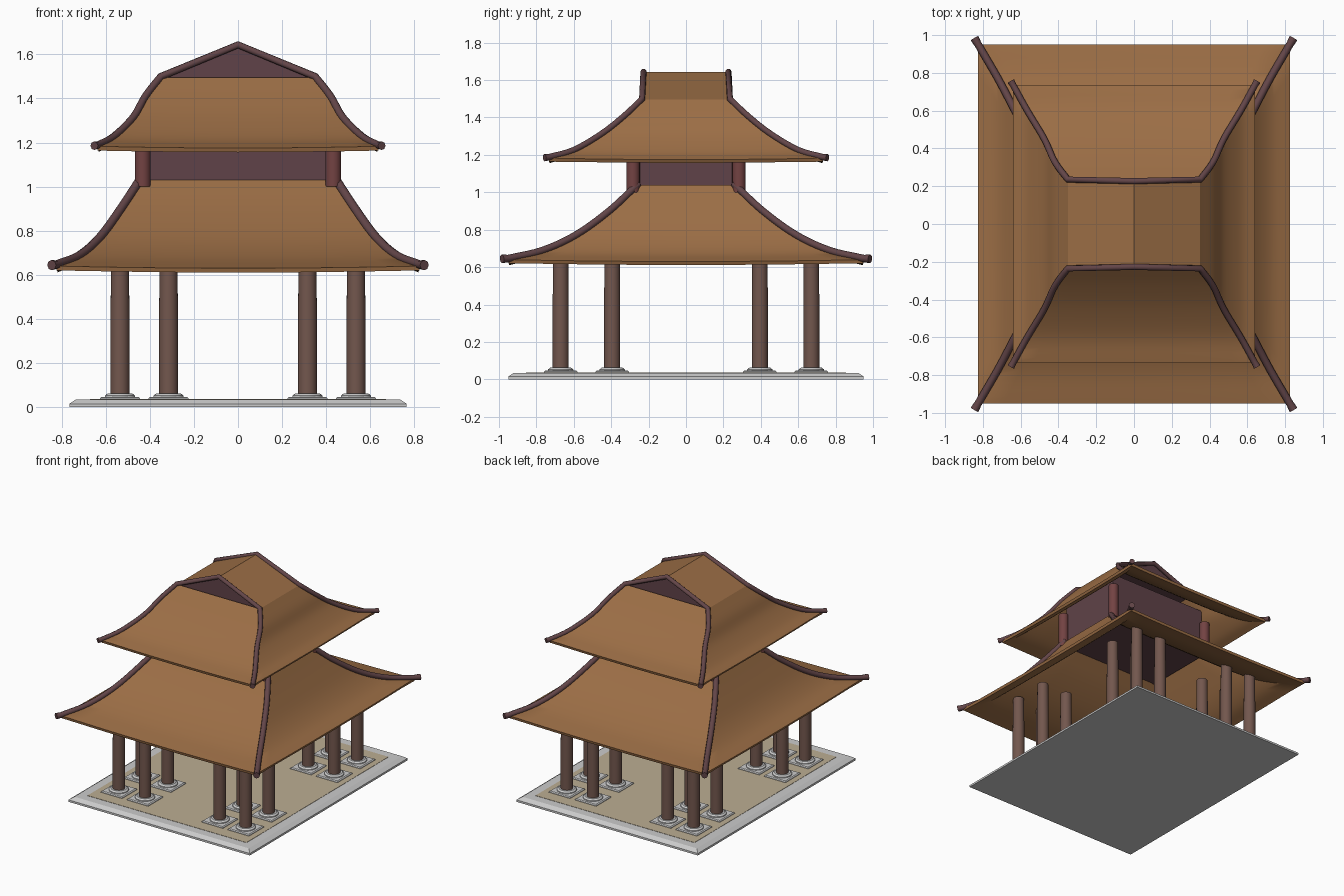
import bpy, bmesh, math
from mathutils import Vector

if "Cube" in bpy.data.objects:
    bpy.data.objects.remove(bpy.data.objects["Cube"])


def mat(name, rgb):
    m = bpy.data.materials.new(name)
    m.diffuse_color = (*rgb, 1)
    m.use_nodes = True
    m.node_tree.nodes["Principled BSDF"].inputs["Base Color"].default_value = m.diffuse_color
    return m


ROOF = mat("roof_brown", (0.33, 0.155, 0.06))
RIDGE = mat("ridge_plum", (0.125, 0.06, 0.065))
WALL = mat("wall_plum", (0.115, 0.055, 0.065))
WOOD = mat("column_wood", (0.17, 0.095, 0.075))
RED = mat("post_red", (0.17, 0.055, 0.055))
TAN = mat("floor_tan", (0.5, 0.42, 0.29))


def mesh_obj(name, verts, faces, material=None, thick=0, smooth=False):
    me = bpy.data.meshes.new(name)
    me.from_pydata(verts, [], faces)
    ob = bpy.data.objects.new(name, me)
    bpy.context.collection.objects.link(ob)
    if material:
        me.materials.append(material)
    bpy.ops.object.select_all(action='DESELECT')
    bpy.context.view_layer.objects.active = ob
    ob.select_set(True)
    if thick:
        mod = ob.modifiers.new("thickness", 'SOLIDIFY')
        mod.thickness, mod.offset = thick, -1
        bpy.ops.object.modifier_apply(modifier=mod.name)
    if smooth:
        bpy.ops.object.shade_smooth_by_angle(angle=math.radians(30))
    return ob


def block(name, rings, material=None):
    """Stack of centred rectangles (half x, half y, z), capped."""
    verts = [(sx * a, sy * b, z) for a, b, z in rings
             for sx, sy in ((-1, -1), (1, -1), (1, 1), (-1, 1))]
    faces = [(3, 2, 1, 0), tuple(len(verts) - 4 + k for k in range(4))]
    for r in range(len(rings) - 1):
        faces += [(4*r + k, 4*r + (k+1) % 4, 4*r + 4 + (k+1) % 4, 4*r + 4 + k) for k in range(4)]
    return mesh_obj(name, verts, faces, material)


def turned(name, x, y, rings, material=None, n=24):
    """Stack of circles (radius, z) at x, y, capped."""
    verts = [(x + r * math.cos(2*math.pi*k/n), y + r * math.sin(2*math.pi*k/n), z)
             for r, z in rings for k in range(n)]
    faces = [tuple(reversed(range(n))), tuple(len(verts) - n + k for k in range(n))]
    for r in range(len(rings) - 1):
        faces += [(n*r + k, n*r + (k+1) % n, n*r + n + (k+1) % n, n*r + n + k) for k in range(n)]
    return mesh_obj(name, verts, faces, material, smooth=True)


def spline(pts, n=5):
    """Smooth samples through the points (Catmull-Rom)."""
    p = [Vector(q) for q in pts]
    p = [2*p[0] - p[1]] + p + [2*p[-1] - p[-2]]
    out = []
    for i in range(1, len(p) - 2):
        a, b, c, d = p[i-1:i+3]
        for k in range(n):
            t = k / n
            out.append(0.5 * (2*b + (c-a)*t + (2*a-5*b+4*c-d)*t*t + (3*b-a-3*c+d)*t**3))
    return out + [p[-2]]


def hip_roof(name, prof, lift, seg=12):
    """Four curved slopes; prof holds corner positions from eave to top."""
    verts, faces, m = [], [], 4 * seg
    for i, (a, b, z) in enumerate(prof):
        w = (1 - i / (len(prof) - 1)) ** 2
        c = ((-a, -b), (a, -b), (a, b), (-a, b))
        for s in range(4):
            (x0, y0), (x1, y1) = c[s], c[(s + 1) % 4]
            for k in range(seg):
                u = k / seg
                dz = lift * w * ((2*u - 1) ** 2 - 1)
                verts.append((x0 + (x1-x0)*u, y0 + (y1-y0)*u, z + dz))
    for i in range(len(prof) - 1):
        faces += [(m*i + k, m*i + (k+1) % m, m*i + m + (k+1) % m, m*i + m + k) for k in range(m)]
    return mesh_obj(name, verts, faces, ROOF, thick=0.02, smooth=True)


def ridge(name, pts, r=0.02, ends=(0,)):
    """Round ridge cap along a path, with slightly thicker tips."""
    cu = bpy.data.curves.new(name, 'CURVE')
    cu.dimensions, cu.bevel_depth, cu.bevel_resolution = '3D', r, 2
    cu.use_fill_caps = True
    sp = cu.splines.new('POLY')
    sp.points.add(len(pts) - 1)
    for q, v in zip(sp.points, pts):
        q.co = (*v, 1)
    for e in ends:
        sp.points[e].radius = 1.15
    cu.materials.append(RIDGE)
    ob = bpy.data.objects.new(name, cu)
    bpy.context.collection.objects.link(ob)


def with_tip(prof, length):
    """Extend the eave end outward past the roof corner."""
    d = (prof[0] - prof[1]).normalized()
    d.z *= 0.3
    return [prof[0] + d * length] + prof


# Stone platform and floor
block("platform", [(0.765, 0.95, 0), (0.765, 0.95, 0.015), (0.735, 0.92, 0.035)])
block("floor", [(0.67, 0.855, 0.03), (0.67, 0.855, 0.037)], TAN)

# Four clusters of four columns on stone footings
for x in (-0.535, -0.315, 0.315, 0.535):
    for y in (-0.67, -0.395, 0.395, 0.67):
        pad = block("footing_pad", [(0.09, 0.09, 0.03), (0.09, 0.09, 0.041), (0.083, 0.083, 0.047)])
        pad.location = (x, y, 0)
        turned("footing_disc", x, y, [(0.07, 0.04), (0.068, 0.053), (0.056, 0.062)])
        turned("column", x, y, [(0.043, 0.05), (0.043, 0.4), (0.04, 0.7)], WOOD)

# Upper storey walls and corner posts
block("upper_walls", [(0.42, 0.265, 1.0), (0.42, 0.265, 1.38)], WALL)
for sx in (-1, 1):
    for sy in (-1, 1):
        turned("upper_post", sx * 0.432, sy * 0.283, [(0.036, 1.0), (0.036, 1.27)], RED, 16)

# Lower roof
low = spline([(0.825, 0.95, 0.64), (0.72, 0.77, 0.682), (0.625, 0.59, 0.765),
              (0.53, 0.41, 0.895), (0.435, 0.255, 1.04)])
hip_roof("lower_roof", low, 0.01)

# Upper roof skirt
top = spline([(0.64, 0.735, 1.183), (0.565, 0.60, 1.222), (0.475, 0.45, 1.31),
              (0.42, 0.33, 1.405), (0.35, 0.235, 1.495)])
hip_roof("upper_roof", top, 0.008)

# Gable roof and gable infill
gx, gy, gz, apex = 0.35, 0.235, 1.495, 1.643
mesh_obj("gable_roof",
         [(-gx, -gy, gz), (0, -gy, apex), (gx, -gy, gz), (-gx, gy, gz), (0, gy, apex), (gx, gy, gz)],
         [(0, 1, 4, 3), (1, 2, 5, 4)], ROOF, thick=0.012)
wy = gy - 0.012
mesh_obj("gable_wall",
         [(-gx, -wy, gz - 0.01), (gx, -wy, gz - 0.01), (0, -wy, apex - 0.008),
          (-gx, wy, gz - 0.01), (gx, wy, gz - 0.01), (0, wy, apex - 0.008)],
         [(0, 1, 2), (5, 4, 3), (0, 3, 4, 1)], WALL)

# Ridge caps: lower hips, then upper hips running over each gable
low_path = [v + Vector((0, 0, 0.006)) for v in with_tip(low, 0.04)]
top_path = [v + Vector((0, 0, 0.004)) for v in with_tip(top, 0.025)]
for sy in (-1, 1):
    for sx in (-1, 1):
        ridge("lower_hip_ridge", [(sx * v.x, sy * v.y, v.z) for v in low_path])
    left = [(-v.x, sy * v.y, v.z) for v in top_path]
    right = [(v.x, sy * v.y, v.z) for v in reversed(top_path)]
    ridge("upper_hip_ridge", left + [(0, sy * (gy - 0.008), apex)] + right, 0.017, (0, -1))
